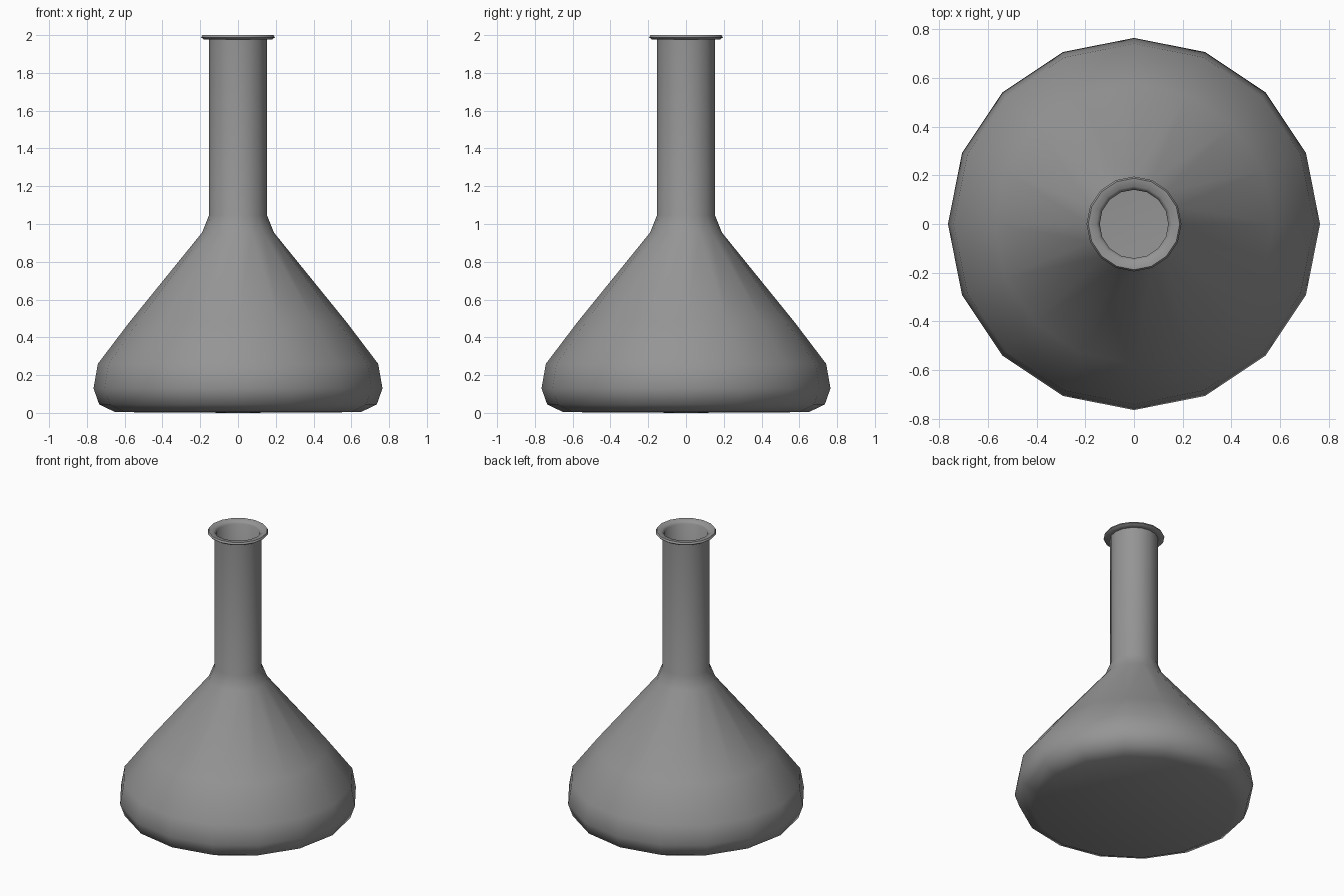
import bpy, bmesh, math

cube = bpy.data.objects.get("Cube")
if cube:
    bpy.data.objects.remove(cube)

SIDES = 16

glass = bpy.data.materials.new("grey_glass")
glass.use_nodes = True
GREY = (0.3, 0.3, 0.3, 1)
glass.diffuse_color = GREY
glass.node_tree.nodes["Principled BSDF"].inputs["Base Color"].default_value = GREY


def lathe(name, profile):
    """Spin a (radius, height) profile about z; zero radius makes a pole."""
    bm = bmesh.new()
    verts = [bm.verts.new((r, 0, z)) for r, z in profile]
    edges = [bm.edges.new(pair) for pair in zip(verts, verts[1:])]
    bmesh.ops.spin(bm, geom=verts + edges, cent=(0, 0, 0), axis=(0, 0, 1),
                   angle=math.tau, steps=SIDES, use_duplicate=False)
    bmesh.ops.remove_doubles(bm, verts=bm.verts, dist=0.0005)
    bmesh.ops.recalc_face_normals(bm, faces=bm.faces)
    mesh = bpy.data.meshes.new(name)
    bm.to_mesh(mesh)
    bm.free()
    mesh.materials.append(glass)
    obj = bpy.data.objects.new(name, mesh)
    bpy.context.collection.objects.link(obj)
    bpy.ops.object.select_all(action="DESELECT")
    obj.select_set(True)
    bpy.context.view_layer.objects.active = obj
    bpy.ops.object.shade_smooth_by_angle(angle=math.radians(60))
    return obj


# Outer wall from base centre up to the underside of the lip
outer = [(0, 0), (0.65, 0.004), (0.735, 0.045), (0.765, 0.13), (0.742, 0.26),
         (0.575, 0.48), (0.19, 0.955), (0.154, 1.045), (0.154, 1.978)]
# Rolled lip
lip = [(0.182, 1.978), (0.195, 1.988), (0.188, 2.0), (0.155, 1.997), (0.141, 1.98)]
# Inner wall back down to the floor
inner = [(0.141, 1.045), (0.176, 0.947), (0.562, 0.472), (0.727, 0.254),
         (0.75, 0.13), (0.723, 0.053), (0.646, 0.018), (0, 0.015)]

lathe("flask", outer + lip + inner)
